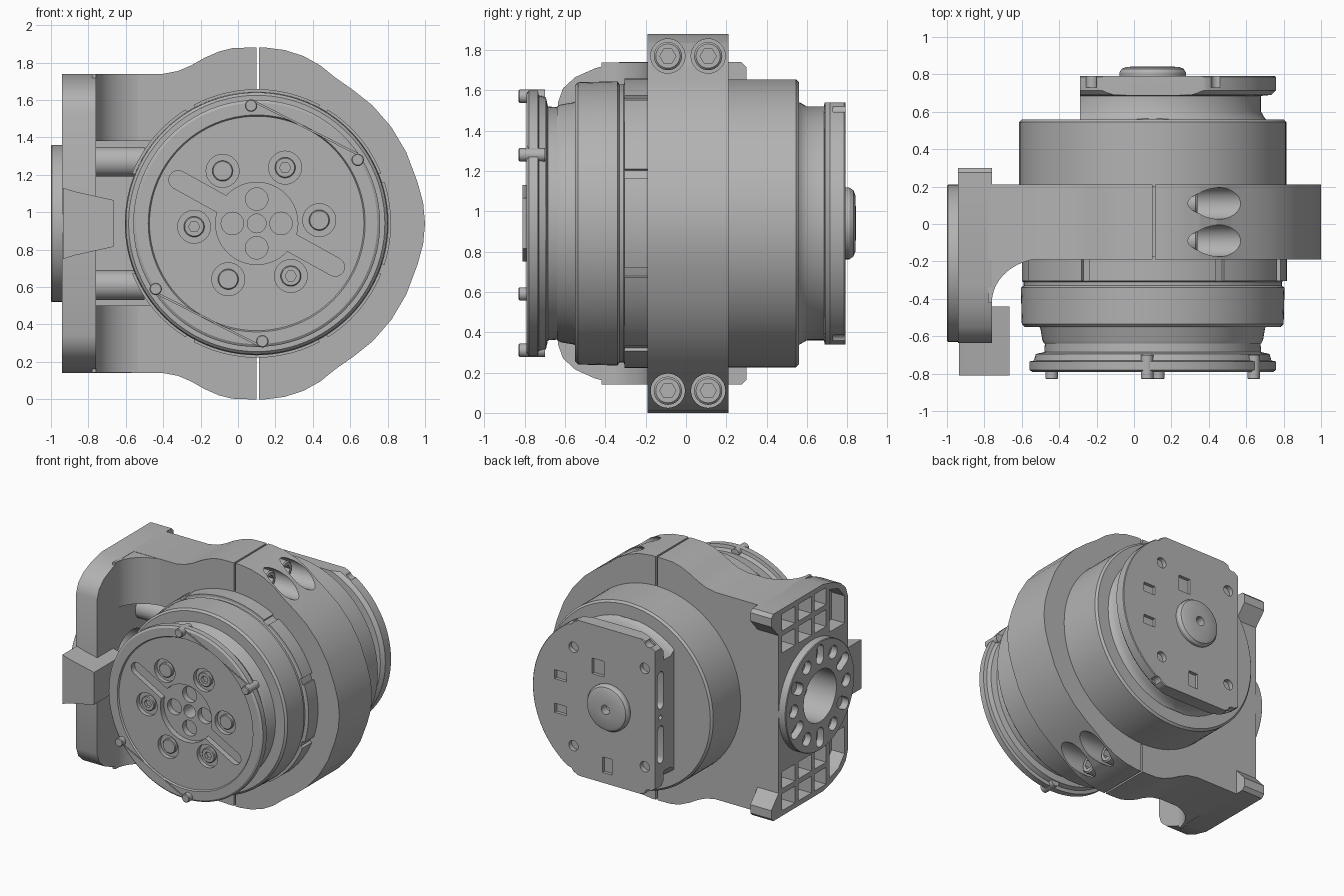
import bpy, bmesh
from math import sin, cos, pi, radians
from mathutils import Vector

cube = bpy.data.objects.get("Cube")
if cube:
    bpy.data.objects.remove(cube)

grey = bpy.data.materials.new("machined grey")
grey.use_nodes = True
grey.diffuse_color = (0.45, 0.45, 0.45, 1)
grey.node_tree.nodes["Principled BSDF"].inputs["Base Color"].default_value = grey.diffuse_color

CX, CZ = 0.1, 0.94      # main axis of the joint
MY = -0.21              # mount flange axis
parts = []


def place(axis, u, v, t):
    return Vector({"x": (t, u, v), "y": (u, t, v), "z": (u, v, t)}[axis])


def loft(name, rings, keep=True):
    """Closed solid through rings of equal point count."""
    bm = bmesh.new()
    loops = [[bm.verts.new(p) for p in ring] for ring in rings]
    for a, b in zip(loops, loops[1:]):
        for i in range(len(a)):
            j = (i + 1) % len(a)
            bm.faces.new((a[i], a[j], b[j], b[i]))
    bm.faces.new(loops[0])
    bm.faces.new(loops[-1])
    bmesh.ops.recalc_face_normals(bm, faces=bm.faces)
    mesh = bpy.data.meshes.new(name)
    bm.to_mesh(mesh)
    bm.free()
    mesh.materials.append(grey)
    obj = bpy.data.objects.new(name, mesh)
    bpy.context.collection.objects.link(obj)
    if keep:
        parts.append(obj)
    else:
        obj.hide_render = True
    return obj


def lathe(name, profile, centre=(CX, CZ), axis="y", n=96, keep=True):
    ring = [(cos(2 * pi * i / n), sin(2 * pi * i / n)) for i in range(n)]
    return loft(name, [[place(axis, centre[0] + r * c, centre[1] + r * s, t) for c, s in ring]
                       for t, r in profile], keep)


def prism(name, outline, a, b, axis, keep=True):
    return loft(name, [[place(axis, u, v, t) for u, v in outline] for t in (a, b)], keep)


def box(name, x, y, z, keep=True):
    return prism(name, [(x[0], z[0]), (x[1], z[0]), (x[1], z[1]), (x[0], z[1])], y[0], y[1], "y", keep)


def hole(centre, r, a, b, axis="y", n=32):
    return lathe("cutter", [(a, r), (b, r)], centre, axis, n, False)


def capsule(p, q, r, a, b, axis):
    """Cutter with a slot outline from p to q."""
    p, q = Vector(p), Vector(q)
    d = (q - p).normalized() * r
    side = Vector((-d.y, d.x))
    arc = [pi * i / 8 for i in range(9)]
    pts = [p + side * cos(t) - d * sin(t) for t in arc] + [q - side * cos(t) + d * sin(t) for t in arc]
    return prism("cutter", [tuple(v) for v in pts], a, b, axis, False)


def cut(obj, cutters, mode="DIFFERENCE"):
    bpy.context.view_layer.objects.active = obj
    for c in cutters:
        mod = obj.modifiers.new("cut", "BOOLEAN")
        mod.operation, mod.object, mod.solver = mode, c, "EXACT"
        bpy.ops.object.modifier_apply(modifier=mod.name)
        bpy.data.objects.remove(c)


def polar(r, deg):
    return CX + r * cos(radians(deg)), CZ + r * sin(radians(deg))


def mirror_z(top):
    return top + [(u, 2 * CZ - v) for u, v in reversed(top) if v != CZ]


# main housing
housing = lathe("housing", [(-.64, .58), (-.62, .59), (-.56, .60), (-.55, .605), (-.55, .685), (-.535, .70),
                            (-.34, .705), (-.33, .69), (-.31, .69), (-.305, .70), (.2, .70), (.2, .715),
                            (.545, .715), (.56, .70), (.56, .6)])
cut(housing, [hole((CX, CZ), .05, -1, 1)])

# raised lugs around the front of the clamp
for i, (a, b) in enumerate([(-18, 18), (22, 58), (62, 118), (122, 158), (202, 238), (242, 298), (302, 338)]):
    steps = [a + (b - a) * k / 12 for k in range(13)]
    arc = [polar(.718, s) for s in steps] + [polar(.66, s) for s in reversed(steps)]
    prism(f"ring_lug_{i + 1}", arc, -.305, -.17, "y")

# front output flange
flange = lathe("front_flange", [(-.778, .573), (-.79, .58), (-.79, .645), (-.78, .66), (-.735, .66),
                                (-.73, .635), (-.695, .625), (-.685, .58), (-.62, .575)])
bolts = [polar(.335, 3 + 60 * k) for k in range(6)]
cutters = [hole((CX, CZ), .22, -.9, -.735, n=48), hole((CX, CZ), .05, -1, 0)]
cutters += [hole(b, .088, -.9, -.745) for b in bolts]
cutters += [hole(polar(.13, 90 * k), .06, -.9, -.69) for k in range(4)]
cutters += [capsule(polar(.19, d), polar(.48, d), .05, -.9, -.735, "y") for d in (-29, 151)]
for d in (63, 243):      # straight lands between the locating pins
    chord = [polar(.9, d - 50), polar(.9, d + 50), polar(.66, d + 30), polar(.66, d - 30)]
    cutters.append(prism("cutter", chord, -.9, -.765, "y", False))
cut(flange, cutters)
for i, b in enumerate(bolts):
    head = lathe(f"front_bolt_{i + 1}", [(-.70, .055), (-.765, .055), (-.77, .05)], b, n=32)
    if i % 2:
        cut(head, [hole(b, .03, -.9, -.74, n=6)])
for i, p in enumerate([(.07, 1.57), (.64, 1.28), (-.44, .59), (.13, .31)]):
    lathe(f"locating_pin_{i + 1}", [(-.70, .033), (-.825, .033), (-.83, .028)], p, n=24)

# rear neck and cover plate, trimmed flat on three sides
rear = lathe("rear_cover", [(.54, .63), (.565, .60), (.60, .58), (.685, .58), (.69, .635), (.715, .66),
                            (.785, .66), (.79, .655)])
cut(rear, [box("cutter", (-.29, 1), (.5, .9), (.34, 1.54), False)], "INTERSECT")
cutters = [hole((CX, CZ), .05, 0, 1)]
for x, z, w, h in [(.10, .28, .05, .06), (.42, .13, .05, .035), (.42, -.13, .05, .035), (.02, -.46, .04, .06)]:
    cutters.append(box("cutter", (CX + x - w, CX + x + w), (.765, .9), (CZ + z - h, CZ + z + h), False))
for sx in (-.3, .31):
    for sz in (-1, 1):
        cutters.append(hole((CX + sx, CZ + sz * .38), .04, .755, .9))
        cutters.append(hole((CX + sx * 1.12, CZ + sz * .585), .035, .73, .9))
cutters += [capsule((.725, CZ + s * .1), (.725, CZ + s * .32), .035, -.4, -.24, "x") for s in (-1, 1)]
cutters.append(hole((.725, CZ), .018, -.4, -.25, "x"))
cut(rear, cutters)
button = lathe("rear_button", [(.78, .178), (.81, .178), (.83, .165), (.84, .14), (.843, .06)], n=64)
cut(button, [hole((CX, CZ), .035, 0, 1)])

# split clamp around the housing, with the arms reaching the mount
top = [(-.78, 1.74), (-.4, 1.74), (-.32, 1.755), (-.25, 1.785), (-.18, 1.825), (-.1, 1.86), (-.03, 1.877),
       (.05, 1.88), (.15, 1.88), (.25, 1.867), (.35, 1.835), (.44, 1.785), (.52, 1.72), (.62, 1.65),
       (.72, 1.57), (.82, 1.455), (.9, 1.32), (.96, 1.16), (.99, 1.05), (1.0, CZ)]
clamp = prism("clamp", mirror_z(top), -.19, .21, "y")
cutters = [box("cutter", (-.85, -.3), (-.5, .02), (.50, 1.38), False)]
for z in (1.77, .11):
    cutters += [hole((y, z), .085, .2, 1.2, "x") for y in (-.09, .11)]
cutters += [box("cutter", (.098, .112), (-.5, .5), zs, False) for zs in ((1.6, 2), (-.2, .28))]
cut(clamp, cutters)
for z in (1.77, .11):
    for y in (-.09, .11):
        screw = lathe("clamp_screw", [(.15, .07), (.33, .07), (.34, .06)], (y, z), "x", 32)
        cut(screw, [hole((y, z), .04, .26, .6, "x", 6)])

# side mounting plate
edge = [(.21, 1.55), (.30, 1.65), (.30, 1.715), (.275, 1.74), (-.33, 1.74), (-.45, 1.71),
        (-.55, 1.665), (-.61, 1.61), (-.635, 1.54)]
plate = prism("mount_plate", mirror_z(edge), -.94, -.76, "x")
cutters = [hole((MY, CZ), .2, -1.2, -.7, "x", 64)]
for y0, y1 in [(-.37, -.23), (-.19, -.03), (.01, .17)]:
    for z0, z1 in [(1.40, 1.53), (1.57, 1.70)]:
        for zs in ((z0, z1), (2 * CZ - z1, 2 * CZ - z0)):
            cutters.append(box("cutter", (-1, -.83), (y0, y1), zs, False))
for s in (1, -1):        # corner pockets follow the slanted edge
    corner = [(-.41, 1.34), (-.41, 1.67), (-.52, 1.635), (-.595, 1.55), (-.595, 1.34)]
    cutters.append(prism("cutter", [(y, CZ + s * (z - CZ)) for y, z in corner], -1, -.83, "x", False))
cut(plate, cutters)

# round mount flange
mount = lathe("mount_flange", [(-.90, .42), (-.995, .42), (-1.0, .415)], (MY, CZ), "x")
cutters = [hole((MY, CZ), .2, -1.2, -.7, "x", 64)]
for k in range(12):
    a = pi * k / 6
    c = (MY + .32 * cos(a), CZ + .32 * sin(a))
    if k % 2:
        d = Vector((cos(a), sin(a))) * .03
        cutters.append(capsule(Vector(c) - d, Vector(c) + d, .045, -1.1, -.945, "x"))
    else:
        cutters.append(hole(c, .05, -1.1, -.95, "x"))
cut(mount, cutters)

# fillets and bosses joining the clamp arms to the plate
curve = [(-.48 - .28 * cos(pi * i / 24), -.42 + .235 * sin(pi * i / 24)) for i in range(13)]
for s, side in ((1, "upper"), (-1, "lower")):
    prism(f"{side}_arm_fillet", [(-.78, -.42)] + curve + [(-.48, 0), (-.78, 0)],
          CZ + s * .44, CZ + s * .798, "z")
    lathe(f"{side}_arm_boss", [(-.78, .08), (-.5, .08)], (-.09, CZ + s * .33), "x", 40)

# locating block on the plate's front edge
block = [(-.935, 1.13), (-.87, 1.11), (-.665, 1.065)]
prism("locating_block", mirror_z(block), -.81, -.44, "y")

# smooth shading with crisp edges
bpy.ops.object.select_all(action="DESELECT")
for obj in parts:
    obj.select_set(True)
bpy.context.view_layer.objects.active = housing
bpy.ops.object.shade_smooth_by_angle(angle=radians(30))
